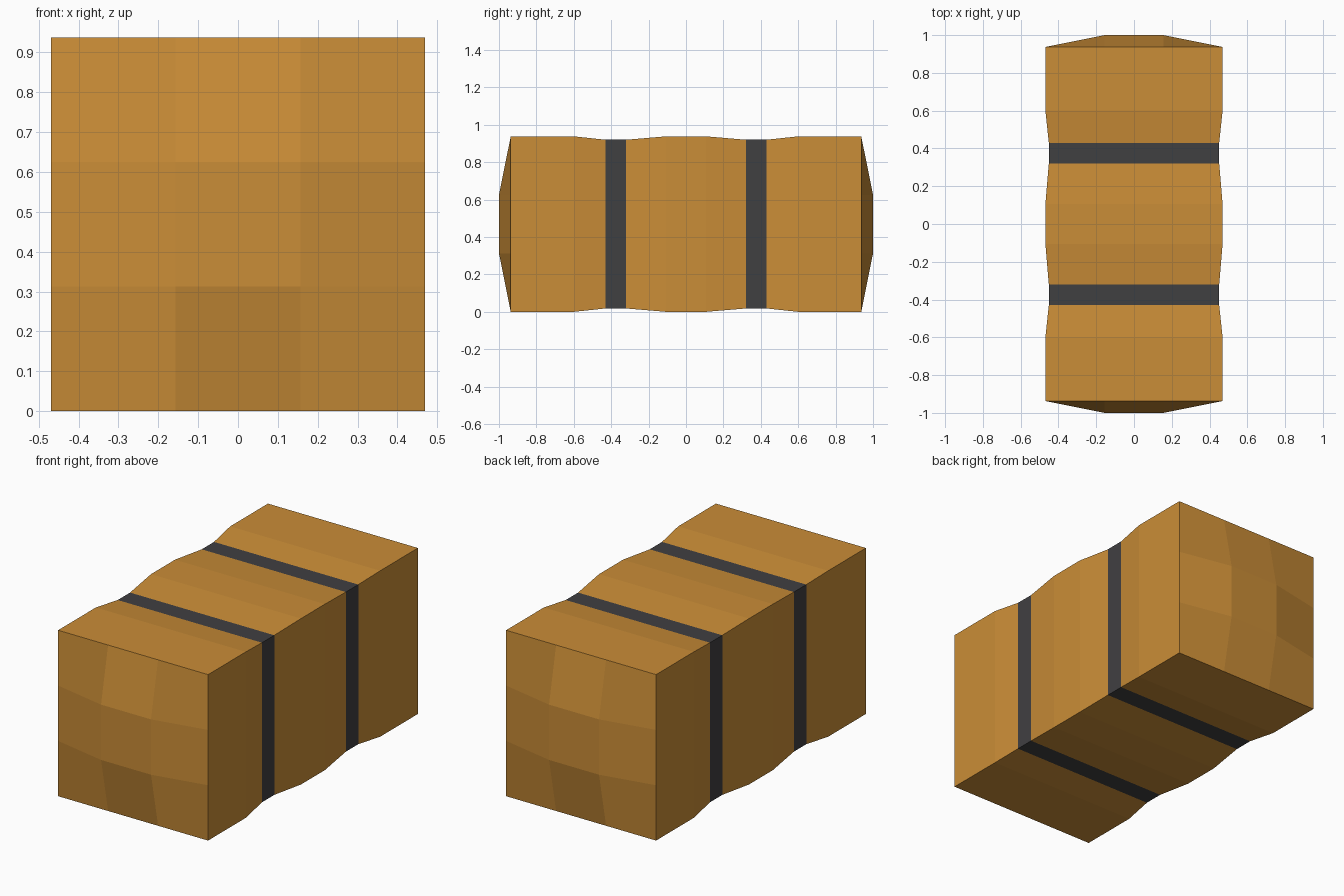
import bpy, bmesh

if "Cube" in bpy.data.objects:
    bpy.data.objects.remove(bpy.data.objects["Cube"])

HALF = 0.469      # half width and half height of the bale
PINCH = 0.451     # half size under the straps
END, BULGE = 0.937, 1.0


def material(name, color):
    m = bpy.data.materials.new(name)
    m.diffuse_color = (*color, 1)
    m.use_nodes = True
    m.node_tree.nodes["Principled BSDF"].inputs["Base Color"].default_value = m.diffuse_color
    return m


# Half profile along the length, mirrored to give all cross-sections
half = [(0.107, HALF), (0.32, PINCH), (0.43, PINCH), (0.6, HALF), (END, HALF)]
stations = [(-y, r) for y, r in reversed(half)] + half

# Square ring of 12 points, each side split in thirds
t = [-1, -1 / 3, 1 / 3, 1]
ring = ([(a, -1) for a in t[:3]] + [(1, a) for a in t[:3]]
        + [(-a, 1) for a in t[:3]] + [(-1, -a) for a in t[:3]])

bm = bmesh.new()
rows = [[bm.verts.new((x * r, y, HALF + z * r)) for x, z in ring]
        for y, r in stations]

# Long sides, with the strap bands in the second material
for k, (a, b) in enumerate(zip(rows, rows[1:])):
    for i in range(12):
        j = (i + 1) % 12
        f = bm.faces.new((a[i], a[j], b[j], b[i]))
        f.material_index = 1 if k in (2, 6) else 0

# Bulging ends: 3 x 3 patch with the inner four points pushed out
for row, y in ((rows[0], -BULGE), (rows[-1], BULGE)):
    inner = [bm.verts.new((x * HALF / 3, y, HALF + z * HALF / 3))
             for x, z in ((-1, -1), (1, -1), (1, 1), (-1, 1))]
    bm.faces.new(inner)
    for c in range(4):
        p, q = inner[c], inner[(c + 1) % 4]
        n = 3 * c
        bm.faces.new((row[n], row[n + 1], p, row[n - 1]))
        bm.faces.new((row[n + 1], row[n + 2], q, p))

bmesh.ops.recalc_face_normals(bm, faces=bm.faces)
mesh = bpy.data.meshes.new("hay_bale")
bm.to_mesh(mesh)
bm.free()
mesh.materials.append(material("straw", (0.59, 0.266, 0.038)))
mesh.materials.append(material("strap", (0.051, 0.05, 0.053)))
bale = bpy.data.objects.new("hay_bale", mesh)
bpy.context.collection.objects.link(bale)
